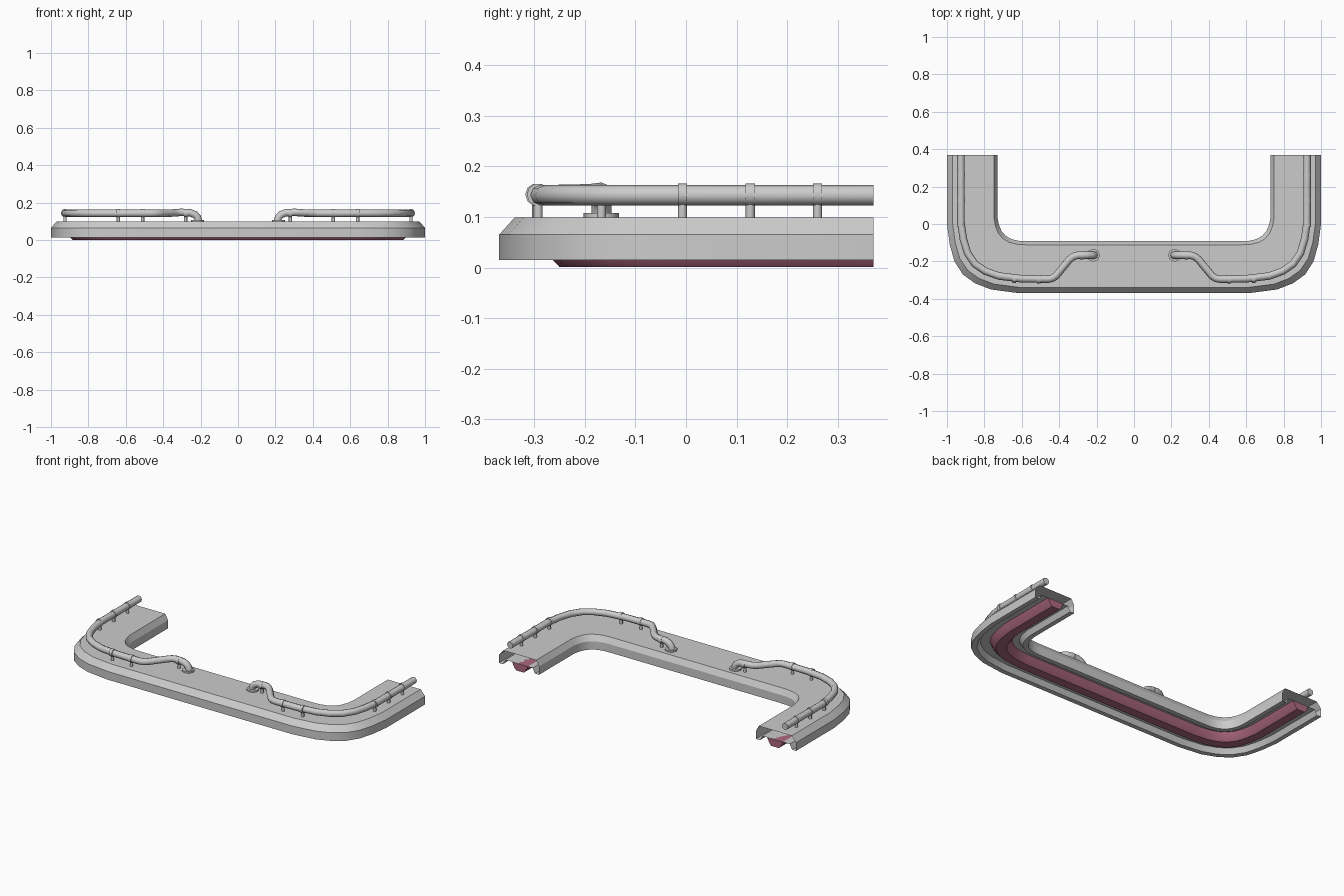
import bpy, bmesh, math
from mathutils import Vector

if "Cube" in bpy.data.objects:
    bpy.data.objects.remove(bpy.data.objects["Cube"])

# Paired outer / inner plan outlines of the left half (mirrored for the right)
OUTER = [(-1, .37), (-1, 0), (-.985, -.11), (-.96, -.2), (-.915, -.27),
         (-.85, -.317), (-.765, -.35), (-.62, -.369)]
INNER = [(-.73, .37), (-.73, .035), (-.722, -.005), (-.708, -.038), (-.685, -.064),
         (-.655, -.081), (-.615, -.09), (-.57, -.092)]


def station(i, t, z):
    o, n = Vector(OUTER[i]), Vector(INNER[i])
    p = o.lerp(n, t)
    return Vector((p.x, p.y, z))


def smooth(obj, angle=35):
    bpy.ops.object.select_all(action='DESELECT')
    obj.select_set(True)
    bpy.context.view_layer.objects.active = obj
    bpy.ops.object.shade_smooth_by_angle(angle=math.radians(angle))


def finish(name, bm):
    bmesh.ops.recalc_face_normals(bm, faces=bm.faces)
    me = bpy.data.meshes.new(name)
    bm.to_mesh(me)
    bm.free()
    obj = bpy.data.objects.new(name, me)
    bpy.context.collection.objects.link(obj)
    return obj


def sweep(name, section, cap=False):
    """Sweep a closed (t, z) section round the U-shaped plan."""
    bm = bmesh.new()
    rings = [[station(i, t, z) for t, z in section] for i in range(len(OUTER))]
    rings += [[Vector((-p.x, p.y, p.z)) for p in r] for r in reversed(rings)]
    rings = [[bm.verts.new(p) for p in r] for r in rings]
    n = len(section)
    for a, b in zip(rings, rings[1:]):
        for k in range(n):
            bm.faces.new((a[k], a[(k + 1) % n], b[(k + 1) % n], b[k]))
    if cap:
        bm.faces.new(rings[0])
        bm.faces.new(rings[-1])
    obj = finish(name, bm)
    smooth(obj, 28)
    return obj


def cylinder(name, loc, r, depth, sides, rot=(0, 0, 0)):
    bpy.ops.mesh.primitive_cylinder_add(vertices=sides, radius=r, depth=depth,
                                        location=loc, rotation=rot)
    obj = bpy.context.object
    obj.name = name
    smooth(obj, 50)
    return obj


# Hollow bumper body with chamfered top edges and bottom lips, open at the ends
sweep("bumper_body", [(0, .015), (0, .065), (.11, .099), (.93, .099), (1, .065), (1, .015),
                      (.9, .015), (.84, .045), (.16, .045), (.1, .015)])

# Coloured light strip underneath
strip = sweep("under_strip", [(.33, .045), (.385, .014), (.43, .001), (.62, .001),
                              (.665, .014), (.72, .045)], cap=True)
mat = bpy.data.materials.new("strip_pink")
mat.diffuse_color = (.42, .14, .22, 1)
mat.use_nodes = True
mat.node_tree.nodes["Principled BSDF"].inputs["Base Color"].default_value = mat.diffuse_color
strip.data.materials.append(mat)

# Tubular guard rails, one per side
RZ = .143
path = [station(i, .277, RZ) for i in range(len(OUTER))]
path += [Vector(p) for p in [
    (-.46, -.295, RZ), (-.435, -.29, RZ), (-.415, -.275, RZ), (-.345, -.19, RZ + .002),
    (-.325, -.174, RZ + .004), (-.3, -.167, RZ + .005), (-.255, -.167, RZ + .003),
    (-.23, -.167, RZ - .007), (-.216, -.167, RZ - .022), (-.212, -.167, .1)]]

for s, side in ((1, "left"), (-1, "right")):
    cu = bpy.data.curves.new("rail_" + side, 'CURVE')
    cu.dimensions = '3D'
    cu.bevel_depth = .02
    cu.bevel_resolution = 2
    cu.use_fill_caps = True
    sp = cu.splines.new('POLY')
    sp.points.add(len(path) - 1)
    for pt, p in zip(sp.points, path):
        pt.co = (p.x * s, p.y, p.z, 1)
    sp.use_smooth = True
    rail = bpy.data.objects.new("rail_" + side, cu)
    bpy.context.collection.objects.link(rail)

    # Foot flange where the rail meets the body
    cylinder("rail_flange_" + side, (-.217 * s, -.167, .103), .035, .01, 8)

    # Posts with collars round the tube
    along_y = [(-.925, y) for y in (-.007, .127, .26)]
    along_x = [(-.64, -.292), (-.51, -.295), (-.28, -.167)]
    for pts, rot in ((along_y, (math.pi / 2, 0, 0)), (along_x, (0, math.pi / 2, 0))):
        for x, y in pts:
            cylinder("rail_collar_" + side, (x * s, y, RZ + .001), .0225, .018, 10, rot)
            cylinder("rail_post_" + side, (x * s, y, .117), .009, .04, 8)
